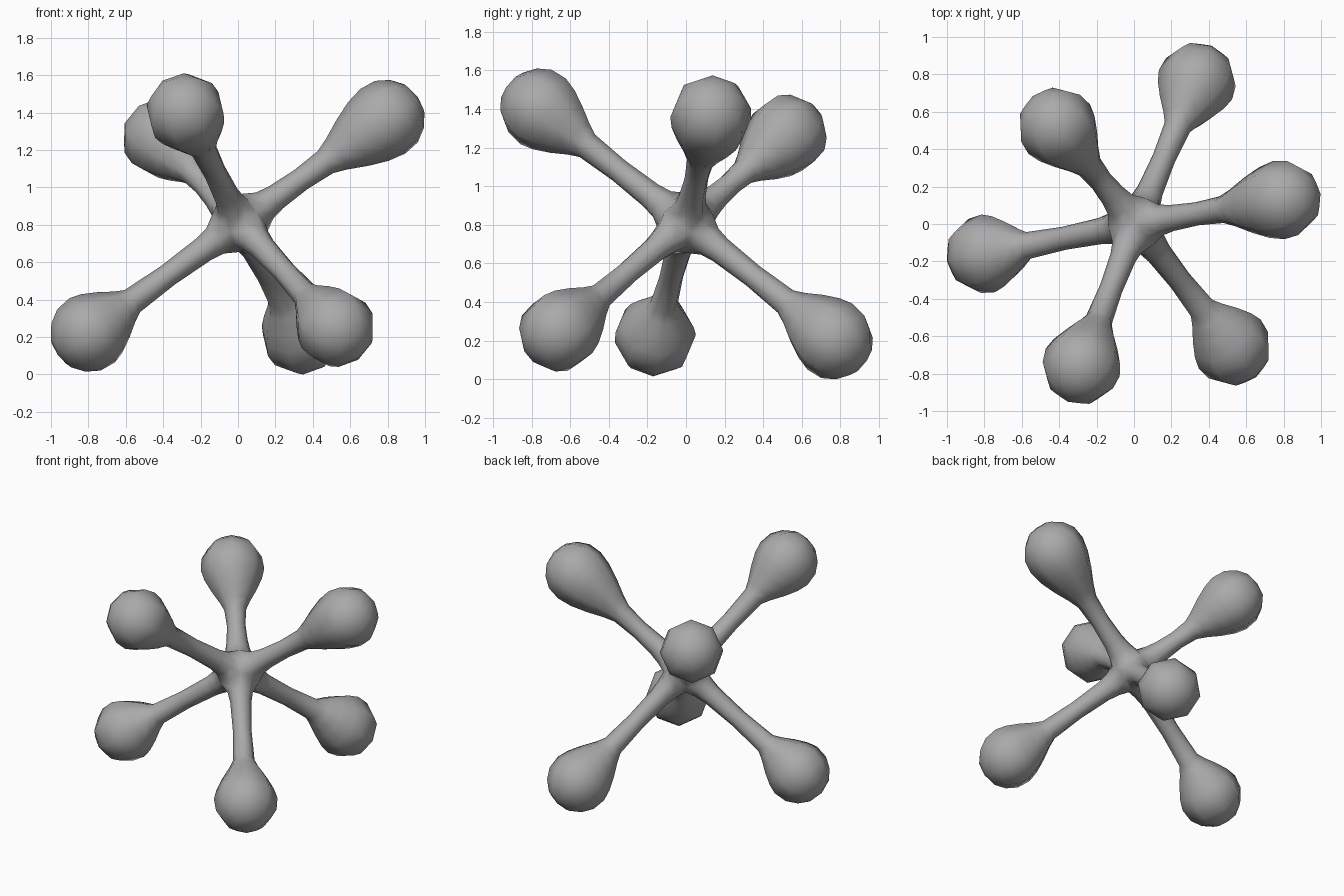
import bpy, bmesh, math
from mathutils import Vector
from itertools import product

if "Cube" in bpy.data.objects:
    bpy.data.objects.remove(bpy.data.objects["Cube"])

HUB = Vector((0.01, 0.0, 0.81))
# (axis, side): bulb centre, bulb taper length factor
ARMS = {
    (0, 1): ((0.79, 0.13, 1.365), 1.05), (0, -1): ((-0.795, -0.16, 0.225), 0.76),
    (1, 1): ((-0.41, 0.52, 1.265), 0.88), (1, -1): ((0.522, -0.655, 0.25), 0.83),
    (2, 1): ((-0.28, -0.755, 1.4), 0.85), (2, -1): ((0.335, 0.76, 0.21), 0.86),
}
AXES = [(Vector(ARMS[a, 1][0]) - Vector(ARMS[a, -1][0])).normalized() for a in range(3)]

bm = bmesh.new()

# central hub: corners and edge midpoints of a rounded cube
hub = {}
for s in product((-1, 0, 1), repeat=3):
    n = sum(map(abs, s))
    if n >= 2:
        d = sum((AXES[i] * s[i] for i in range(3)), Vector()).normalized()
        hub[s] = bm.verts.new(HUB + d * (0.155 if n == 3 else 0.142))

RING = [(1, 0), (1, 1), (0, 1), (-1, 1), (-1, 0), (-1, -1), (0, -1), (1, -1)]


def bridge(a, b):
    for i in range(8):
        j = (i + 1) % 8
        bm.faces.new((a[i], a[j], b[j], b[i]))


# six arms, each swept from a hub face out to its bulb
for (axis, side), (centre, k) in ARMS.items():
    span = Vector(centre) - HUB
    length, d = span.length, span.normalized()
    p, q = (axis + 1) % 3, (axis + 2) % 3
    u = (AXES[p] - d * AXES[p].dot(d)).normalized()
    v = d.cross(u)
    if v.dot(AXES[q]) < 0:
        v = -v
    prev = []
    for a, b in RING:
        key = [0, 0, 0]
        key[axis], key[p], key[q] = side, a, b
        prev.append(hub[tuple(key)])
    neck = length - 0.38 * k
    stations = [(0.165, 0.083), (0.24, 0.07), (0.24 + (neck - 0.24) * 0.5, 0.062)]
    stations += [(length + o * k, r) for o, r in
                 ((-0.38, 0.072), (-0.31, 0.1), (-0.21, 0.15), (-0.11, 0.191))]
    stations += [(length + o, r) for o, r in
                 ((-0.02, 0.211), (0.07, 0.201), (0.14, 0.158), (0.19, 0.094))]
    for t, r in stations:
        ring = [bm.verts.new(HUB + d * t + (u * math.cos(i * math.pi / 4)
                + v * math.sin(i * math.pi / 4)) * r) for i in range(8)]
        bridge(prev, ring)
        prev = ring
    tip = bm.verts.new(HUB + d * (length + 0.21))
    for i in range(8):
        bm.faces.new((prev[i], prev[(i + 1) % 8], tip))

bmesh.ops.recalc_face_normals(bm, faces=bm.faces)
for f in bm.faces:
    f.smooth = True
mesh = bpy.data.meshes.new("six_armed_jack")
bm.to_mesh(mesh)
bm.free()
grey = bpy.data.materials.new("dark_grey")
grey.diffuse_color = (0.4, 0.4, 0.4, 1)
grey.use_nodes = True
grey.node_tree.nodes["Principled BSDF"].inputs["Base Color"].default_value = grey.diffuse_color
mesh.materials.append(grey)
bpy.context.collection.objects.link(bpy.data.objects.new("six_armed_jack", mesh))
